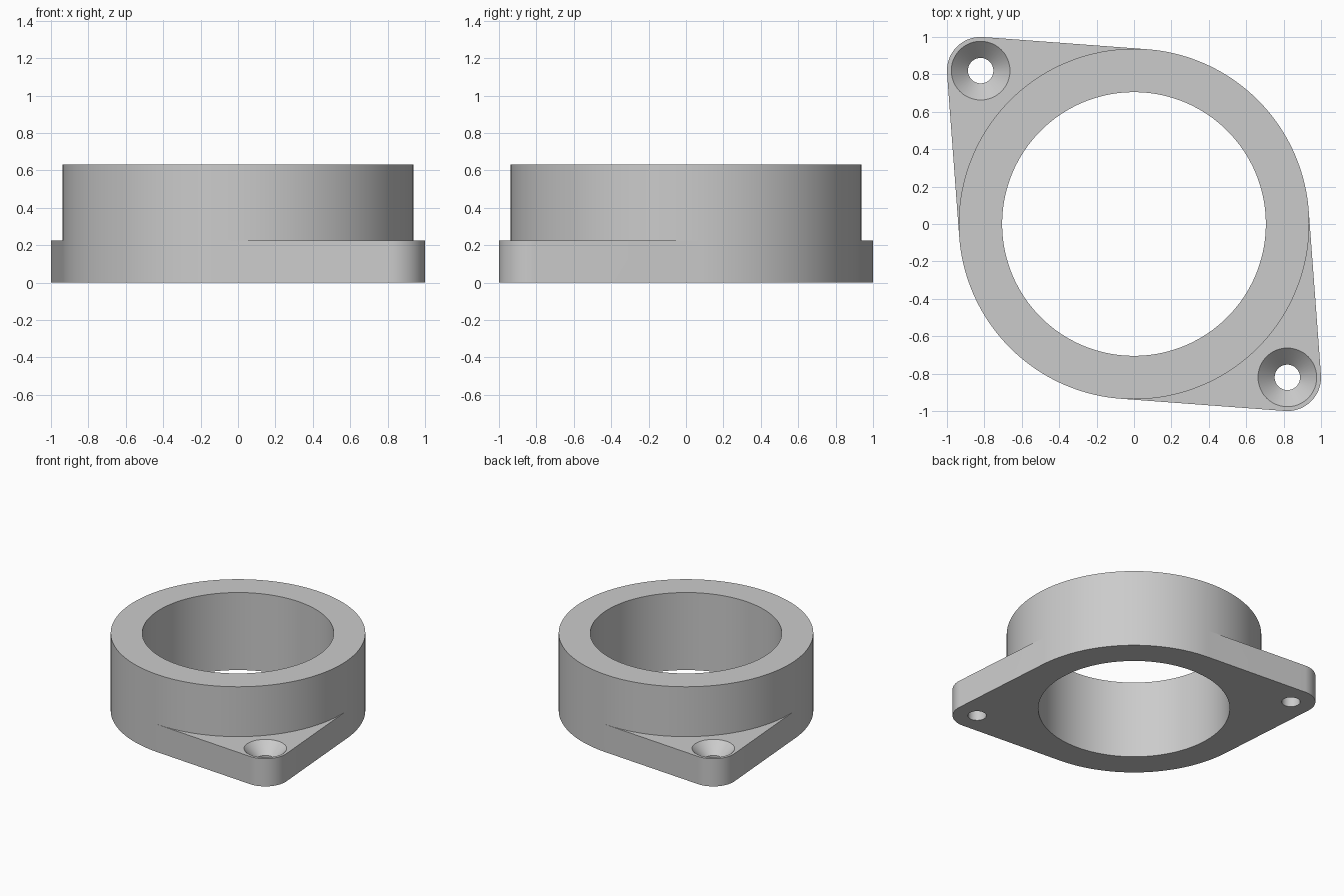
import bpy, bmesh
from math import sin, cos, acos, pi, radians, sqrt

cube = bpy.data.objects.get("Cube")
if cube:
    bpy.data.objects.remove(cube)

# Main dimensions
OUTER, BORE, HEIGHT, FLANGE = 0.937, 0.705, 0.63, 0.225
EAR, EAR_POS = 0.18, 0.82
HOLE, SINK = 0.068, 0.157
SINK_DEPTH = SINK - HOLE
# Half angle between ear axis and the tangent points of its straight sides
TANGENT = acos((OUTER - EAR) / (EAR_POS * sqrt(2)))

bm = bmesh.new()


def arc(cx, cy, radius, start, end, steps, z):
    """Row of vertices along an arc, both ends included."""
    return [bm.verts.new((cx + radius * cos(start + (end - start) * i / steps),
                          cy + radius * sin(start + (end - start) * i / steps), z))
            for i in range(steps + 1)]


def circle(cx, cy, radius, z, steps):
    """Closed ring of vertices."""
    return arc(cx, cy, radius, 0, 2 * pi, steps, z)[:-1]


def lift(row, z):
    """Copy of a row at another height."""
    return [bm.verts.new((v.co.x, v.co.y, z)) for v in row]


def wall(low, high, closed):
    """Strip of quads between two matching rows."""
    n = len(low)
    for i in range(n if closed else n - 1):
        j = (i + 1) % n
        bm.faces.new((low[i], low[j], high[j], high[i]))


def cap(*loops):
    """Flat face with holes, filled between closed loops."""
    edges = set()
    for loop in loops:
        for a, b in zip(loop, loop[1:] + loop[:1]):
            edges.add(bm.edges.get((a, b)) or bm.edges.new((a, b)))
    bmesh.ops.triangle_fill(bm, edges=list(edges), use_beauty=True)


outline, rim, hole_loops = [], [], []
for axis in (radians(-45), radians(135)):
    cx = EAR_POS * sqrt(2) * cos(axis)
    cy = EAR_POS * sqrt(2) * sin(axis)

    # Rounded ear outline and the plain side of the body that follows it
    ear = arc(cx, cy, EAR, axis - TANGENT, axis + TANGENT, 32, 0)
    side = arc(0, 0, OUTER, axis + TANGENT, axis + pi - TANGENT, 64, 0)
    outline += ear + side

    # Arc of the body above the ear, ending on the tangent points
    shoulder = arc(0, 0, OUTER, axis - TANGENT, axis + TANGENT, 72, FLANGE)
    rim.append((ear, side, shoulder, cx, cy))

# Outer wall of the flange, sharing vertices with the body above
flange_top = {v: bm.verts.new((v.co.x, v.co.y, FLANGE)) for v in outline}
for i, (ear, side, shoulder, cx, cy) in enumerate(rim):
    previous_side = rim[i - 1][1]
    for old, new in ((0, previous_side[-1]), (-1, side[0])):
        bm.verts.remove(shoulder[old])
        shoulder[old] = flange_top[new]
wall(outline, [flange_top[v] for v in outline], True)

# Body wall, flange top and countersunk screw holes
top_rim = []
for ear, side, shoulder, cx, cy in rim:
    row = shoulder + [flange_top[v] for v in side[1:-1]]
    top_rim.append(row)
    sink = circle(cx, cy, SINK, FLANGE, 48)
    throat = circle(cx, cy, HOLE, FLANGE - SINK_DEPTH, 48)
    bottom = lift(throat, 0)
    wall(throat, sink, True)
    wall(bottom, throat, True)
    hole_loops.append(bottom)
    cap([flange_top[v] for v in ear] + shoulder[::-1], sink)
body_row = top_rim[0] + top_rim[1]
body_top = lift(body_row, HEIGHT)
wall(body_row, body_top, True)

# Bore, top ring and underside
bore_low = circle(0, 0, BORE, 0, 128)
bore_high = lift(bore_low, HEIGHT)
wall(bore_low, bore_high, True)
cap(body_top, bore_high)
cap(outline, bore_low, *hole_loops)
bmesh.ops.recalc_face_normals(bm, faces=bm.faces[:])

mesh = bpy.data.meshes.new("flanged_collar")
bm.to_mesh(mesh)
bm.free()
collar = bpy.data.objects.new("flanged_collar", mesh)
bpy.context.collection.objects.link(collar)

# Plain grey finish
grey = bpy.data.materials.new("plain_grey")
grey.use_nodes = True
colour = (0.6, 0.6, 0.6, 1)
grey.diffuse_color = colour
grey.node_tree.nodes["Principled BSDF"].inputs["Base Color"].default_value = colour
mesh.materials.append(grey)

bpy.ops.object.select_all(action="DESELECT")
collar.select_set(True)
bpy.context.view_layer.objects.active = collar
bpy.ops.object.shade_smooth_by_angle(angle=radians(30))
